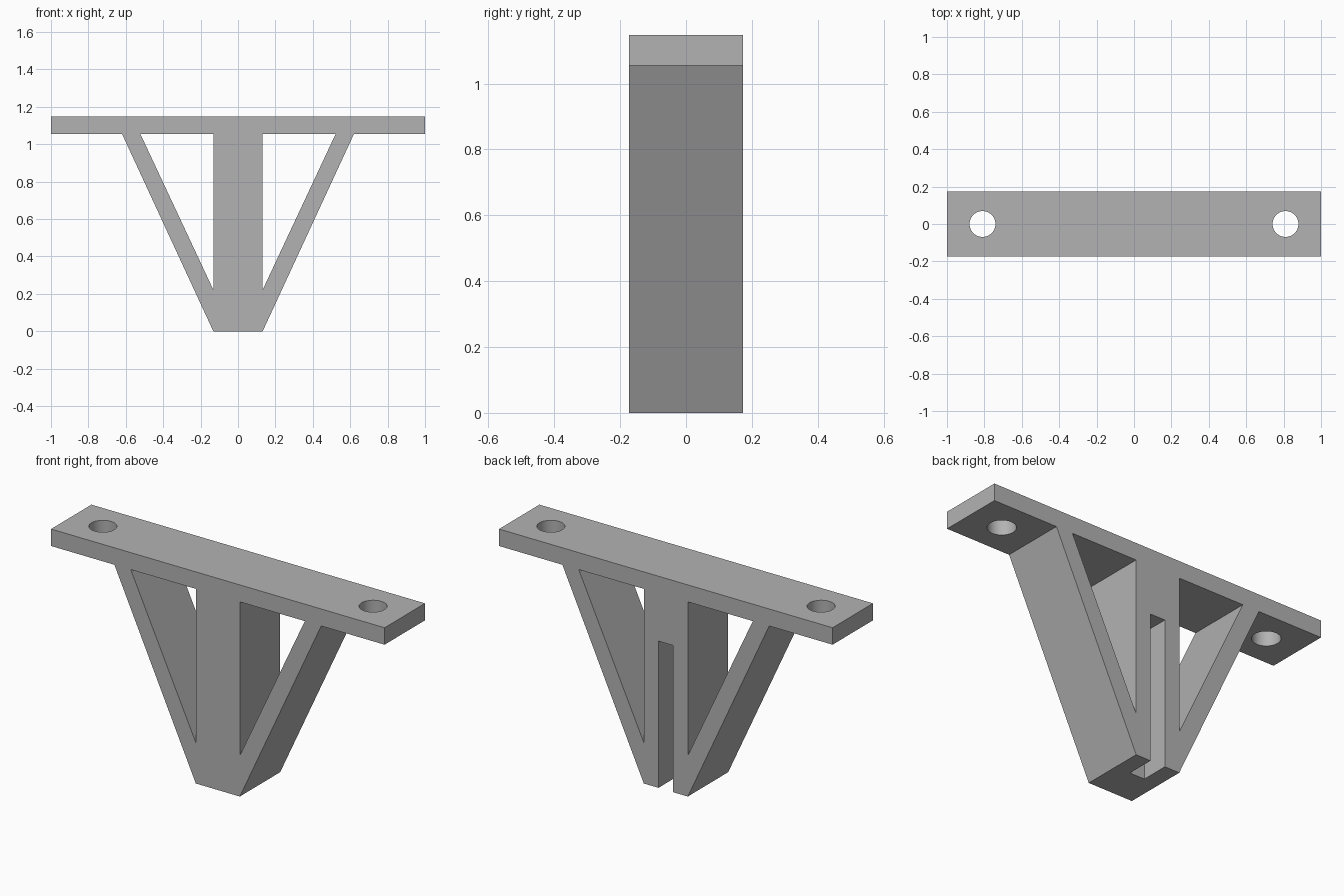
import bpy
import bmesh
from mathutils import Matrix

if "Cube" in bpy.data.objects:
    bpy.data.objects.remove(bpy.data.objects["Cube"], do_unlink=True)

HALF_DEPTH = 0.173
PLATE_BOTTOM, TOP = 1.055, 1.147
POST = 0.132

grey = bpy.data.materials.new("matte_grey")
grey.use_nodes = True
colour = (0.45, 0.45, 0.45, 1)
grey.diffuse_color = colour
grey.node_tree.nodes["Principled BSDF"].inputs["Base Color"].default_value = colour


def make_object(name, bm):
    bmesh.ops.recalc_face_normals(bm, faces=bm.faces)
    mesh = bpy.data.meshes.new(name)
    bm.to_mesh(mesh)
    bm.free()
    mesh.materials.append(grey)
    obj = bpy.data.objects.new(name, mesh)
    bpy.context.collection.objects.link(obj)
    return obj


def extrude_profile(name, points, y0, y1):
    """Solid from an outline in the front plane, running from y0 to y1."""
    bm = bmesh.new()
    face = bm.faces.new([bm.verts.new((x, y0, z)) for x, z in points])
    result = bmesh.ops.extrude_face_region(bm, geom=[face])
    moved = [g for g in result["geom"] if isinstance(g, bmesh.types.BMVert)]
    bmesh.ops.translate(bm, verts=moved, vec=(0, y1 - y0, 0))
    return make_object(name, bm)


def cylinder(name, x, radius):
    bm = bmesh.new()
    bmesh.ops.create_cone(bm, cap_ends=True, segments=48, radius1=radius,
                          radius2=radius, depth=0.4,
                          matrix=Matrix.Translation((x, 0, TOP)))
    return make_object(name, bm)


# Mounting plate, post and struts share one outline
right_half = [(POST, 0), (0.62, PLATE_BOTTOM), (1, PLATE_BOTTOM), (1, TOP)]
outline = right_half + [(-x, z) for x, z in reversed(right_half)]
bracket = extrude_profile("wall_bracket", outline, -HALF_DEPTH, HALF_DEPTH)

# Triangular openings and screw holes on both sides
cutters = []
for side in (-1, 1):
    opening = [(side * POST, 0.222), (side * 0.522, PLATE_BOTTOM),
               (side * POST, PLATE_BOTTOM)]
    cutters.append(extrude_profile("opening_cutter", opening, -0.3, 0.3))
    cutters.append(cylinder("screw_hole_cutter", side * 0.81, 0.069))

# Slot up the back of the post, open at the foot
slot = [(-0.044, -0.1), (0.044, -0.1), (0.044, 0.795), (-0.044, 0.795)]
cutters.append(extrude_profile("slot_cutter", slot, HALF_DEPTH - 0.15, 0.3))

# Cut, bake the result and drop the cutters
for cutter in cutters:
    cut = bracket.modifiers.new(cutter.name, "BOOLEAN")
    cut.operation = "DIFFERENCE"
    cut.solver = "EXACT"
    cut.object = cutter
    cutter.hide_render = True
bpy.context.view_layer.update()
evaluated = bracket.evaluated_get(bpy.context.evaluated_depsgraph_get())
baked = bpy.data.meshes.new_from_object(evaluated)
bracket.modifiers.clear()
bracket.data = baked
for cutter in cutters:
    bpy.data.objects.remove(cutter, do_unlink=True)

# Smooth only the hole walls
bpy.ops.object.select_all(action="DESELECT")
bracket.select_set(True)
bpy.context.view_layer.objects.active = bracket
bpy.ops.object.shade_smooth_by_angle(angle=0.35)
